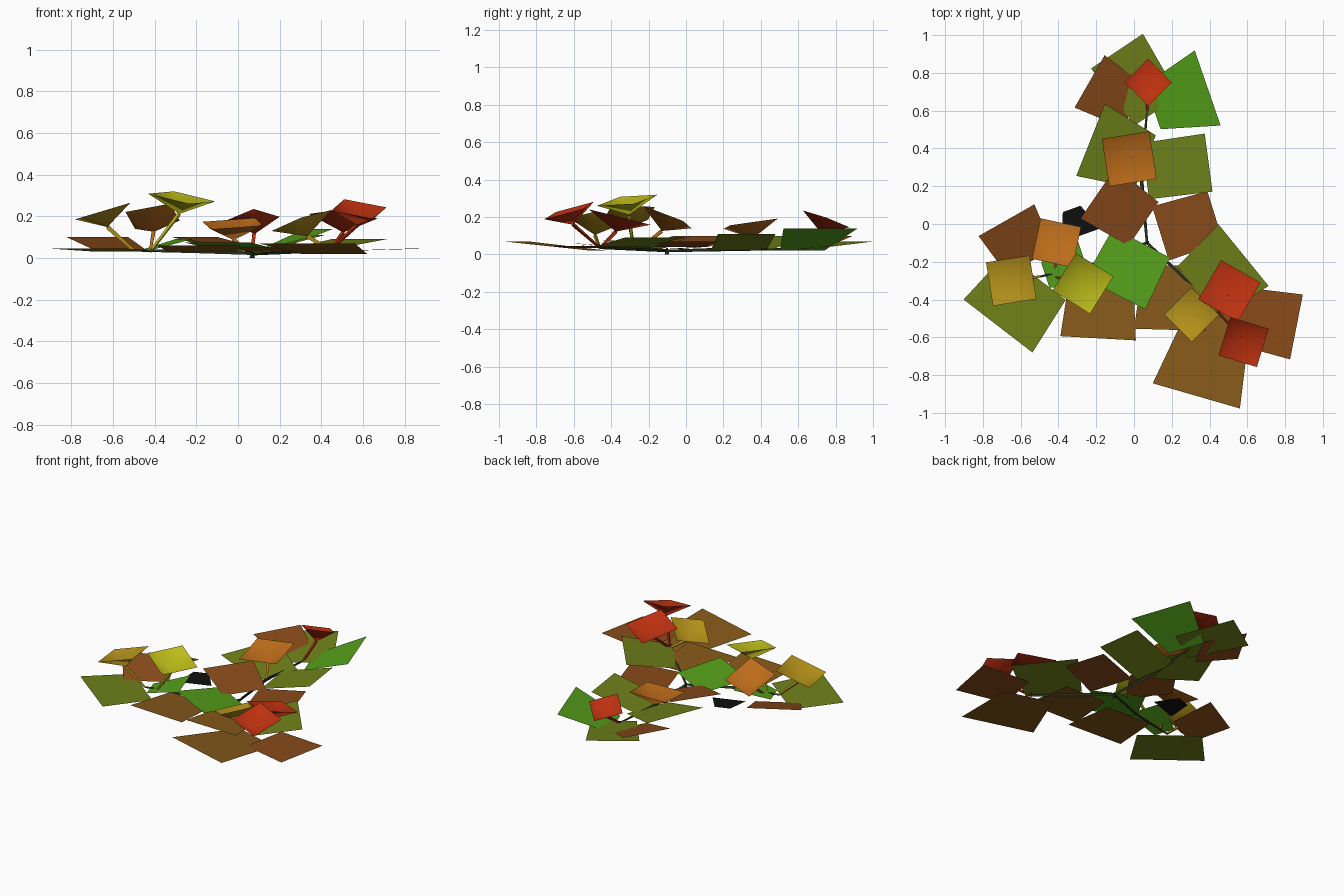
import bpy
from math import cos, sin, radians
from mathutils import Vector

if "Cube" in bpy.data.objects:
    bpy.data.objects.remove(bpy.data.objects["Cube"])

COLORS = {
    "stem": (0.02, 0.03, 0.01, 1), "black": (0.005, 0.005, 0.005, 1),
    "green": (0.09, 0.35, 0.01, 1), "olive": (0.16, 0.22, 0.01, 1),
    "brown": (0.24, 0.10, 0.01, 1), "rust": (0.25, 0.07, 0.01, 1),
    "yellow": (0.5, 0.5, 0.01, 1), "ochre": (0.45, 0.28, 0.01, 1),
    "orange": (0.5, 0.15, 0.01, 1), "red": (0.5, 0.03, 0.005, 1),
}
MATS = {}
for key, col in COLORS.items():
    MATS[key] = bpy.data.materials.new(key)
    MATS[key].diffuse_color = col


def mesh_object(name, verts, faces, color):
    me = bpy.data.meshes.new(name)
    me.from_pydata(verts, [], faces)
    me.materials.append(MATS[color])
    ob = bpy.data.objects.new(name, me)
    bpy.context.collection.objects.link(ob)
    return ob


def tube(name, points, radii, color):
    """Thin three-sided stem through the given points."""
    verts, faces = [], []
    axis = (Vector(points[-1]) - Vector(points[0])).normalized()
    side = axis.orthogonal().normalized()
    up = axis.cross(side)
    for p, r in zip(points, radii):
        for i in range(3):
            a = radians(120 * i)
            verts.append(Vector(p) + r * (cos(a) * side + sin(a) * up))
    for s in range(len(points) - 1):
        for i in range(3):
            j = (i + 1) % 3
            faces.append((s*3 + i, s*3 + j, s*3 + 3 + j, s*3 + 3 + i))
    mesh_object(name, verts, faces, color)


def leaf(name, color, bx, by, tx, ty, base_w, tip_w, bz, tz):
    """Flat four-cornered leaf from its base edge to its raised tip edge."""
    b, t = Vector((bx, by, bz)), Vector((tx, ty, tz))
    d = (t - b).normalized()
    n = Vector((-d.y, d.x, 0)).normalized()
    mesh_object(name, [b - n*base_w/2, t - n*tip_w/2, t + n*tip_w/2, b + n*base_w/2],
                [(0, 3, 2, 1)], color)


def flower(name, color, node, cx, cy, cz, reach, angle, sx, sy):
    """Open four-sided cup on a stalk; sx and sy are slopes of the rim."""
    c = Vector((cx, cy, cz))
    apex = c - Vector((-sx, -sy, 1)).normalized() * 0.08
    verts = [apex]
    for i in range(4):
        a = radians(angle + 90 * i)
        x, y = reach * cos(a), reach * sin(a)
        verts.append(c + Vector((x, y, sx*x + sy*y)))
    ob = mesh_object(name, verts, [(0, i + 1, (i + 1) % 4 + 1) for i in range(4)], color)
    for p in ob.data.polygons:
        p.use_smooth = True
    tube(name + "_stalk", [node, apex], [0.008, 0.012], color)


# runners from the root
ROOT = (0.07, -0.1, 0.02)
BACK, MID = (0.07, 0.6, 0.03), (0.04, 0.25, 0.03)
LEFT, RIGHT = (-0.5, -0.28, 0.035), (0.44, -0.46, 0.035)
tube("back_runner", [ROOT, MID, BACK], [0.008, 0.012, 0.006], "stem")
tube("left_runner", [ROOT, (-0.2, -0.21, 0.03), LEFT], [0.008, 0.01, 0.006], "stem")
tube("right_runner", [ROOT, (0.25, -0.27, 0.03), RIGHT], [0.008, 0.01, 0.006], "stem")

# leaves of each runner
back_leaves = [
    ("olive", 0.12, 0.6, -0.09, 0.915, 0.28, 0.33, 0.03, 0.07),
    ("green", 0.1, 0.62, 0.39, 0.72, 0.25, 0.42, 0.02, 0.14),
    ("rust", 0.0, 0.62, -0.235, 0.755, 0.25, 0.32, 0.03, 0.1),
    ("olive", 0.06, 0.33, -0.23, 0.445, 0.3, 0.41, 0.03, 0.1),
    ("olive", 0.06, 0.28, 0.395, 0.325, 0.3, 0.31, 0.02, 0.11),
    ("rust", 0.05, 0.0, -0.19, 0.165, 0.28, 0.33, 0.04, 0.1),
]
left_leaves = [
    ("green", 0.04, -0.1, -0.1, -0.37, 0.34, 0.36, 0.04, 0.075),
    ("brown", -0.17, -0.25, -0.19, -0.605, 0.33, 0.4, 0.03, 0.06),
    ("olive", -0.52, -0.28, -0.72, -0.54, 0.4, 0.46, 0.03, 0.045),
    ("rust", -0.55, -0.2, -0.675, 0.02, 0.28, 0.34, 0.03, 0.1),
    ("green", -0.47, -0.27, -0.26, -0.2, 0.14, 0.26, 0.03, 0.09),
    ("black", -0.28, -0.06, -0.33, 0.08, 0.21, 0.1, 0.03, 0.04),
]
right_leaves = [
    ("rust", 0.14, -0.05, 0.43, 0.04, 0.3, 0.28, 0.04, 0.07),
    ("brown", 0.2, -0.22, 0.19, -0.56, 0.3, 0.38, 0.03, 0.05),
    ("olive", 0.34, -0.36, 0.58, -0.165, 0.35, 0.42, 0.04, 0.09),
    ("rust", 0.53, -0.48, 0.86, -0.545, 0.3, 0.35, 0.035, 0.045),
    ("brown", 0.46, -0.46, 0.33, -0.91, 0.33, 0.48, 0.02, 0.07),
]
for side, leaves in (("back", back_leaves), ("left", left_leaves), ("right", right_leaves)):
    for k, spec in enumerate(leaves):
        leaf(f"{side}_leaf_{k}", *spec)

# raised flower cups
flowers = [
    ("yellow", (-0.42, -0.28, 0.03), -0.27, -0.315, 0.29, 0.165, 13, -0.15, 0.15),
    ("ochre", LEFT, -0.65, -0.3, 0.225, 0.165, 54, 0.3, 0.0),
    ("orange", (-0.42, -0.25, 0.03), -0.41, -0.1, 0.2, 0.155, 33, 0.1, -0.4),
    ("orange", MID, -0.025, 0.345, 0.165, 0.18, 54, 0.05, 0.15),
    ("red", BACK, 0.075, 0.75, 0.19, 0.125, 0, 0.06, -0.36),
    ("red", RIGHT, 0.505, -0.355, 0.2, 0.17, 15, 0.0, -0.25),
    ("red", RIGHT, 0.58, -0.625, 0.235, 0.15, 28, -0.1, 0.3),
    ("ochre", RIGHT, 0.305, -0.48, 0.18, 0.145, 0, 0.35, -0.1),
]
for k, spec in enumerate(flowers):
    flower(f"flower_cup_{k}", *spec)

# root tip resting on the ground
tube("root", [(0.07, -0.1, 0.0), (0.07, -0.1, 0.035)], [0.015, 0.006], "stem")

for m in bpy.data.materials:
    if m.users and not m.is_grease_pencil:
        m.use_nodes = True
        m.node_tree.nodes["Principled BSDF"].inputs["Base Color"].default_value = m.diffuse_color
